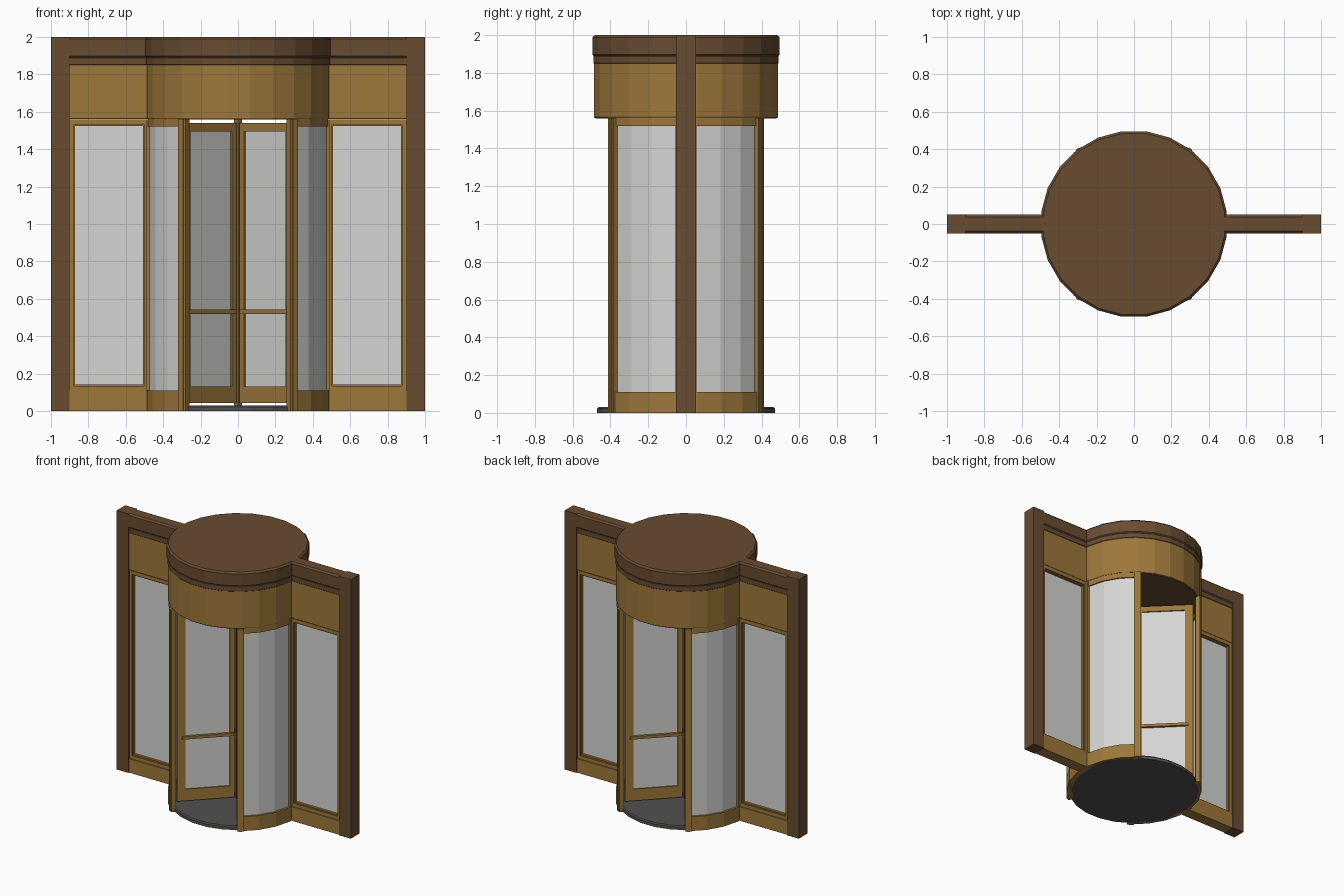
import bpy, bmesh
from math import radians, cos, sin
from mathutils import Matrix, Vector

if "Cube" in bpy.data.objects:
    bpy.data.objects.remove(bpy.data.objects["Cube"])


def material(name, rgb):
    m = bpy.data.materials.new(name)
    m.diffuse_color = (*rgb, 1)
    m.use_nodes = True
    m.node_tree.nodes["Principled BSDF"].inputs["Base Color"].default_value = m.diffuse_color
    return m


BRONZE = material("golden bronze", (0.34, 0.185, 0.043))
BROWN = material("dark brown", (0.14, 0.072, 0.031))
GLASS = material("pale glass", (0.66, 0.66, 0.65))
FLOOR = material("charcoal floor", (0.085, 0.082, 0.078))


def finish(bm, name, mat, turn=0, loc=(0, 0, 0)):
    bmesh.ops.recalc_face_normals(bm, faces=bm.faces)
    me = bpy.data.meshes.new(name)
    bm.to_mesh(me)
    bm.free()
    me.materials.append(mat)
    ob = bpy.data.objects.new(name, me)
    ob.matrix_world = Matrix.Translation(loc) @ Matrix.Rotation(radians(turn), 4, 'Z')
    bpy.context.collection.objects.link(ob)
    return ob


def box(name, mat, x, y, z, turn=0, loc=(0, 0, 0)):
    """Box between (min, max) pairs, optionally turned about z."""
    bm = bmesh.new()
    bmesh.ops.create_cube(bm, size=1)
    for v in bm.verts:
        v.co = Vector(p[0] + (c + 0.5) * (p[1] - p[0]) for c, p in zip(v.co, (x, y, z)))
    return finish(bm, name, mat, turn, loc)


def sweep(name, mat, rows, ring=False):
    """Skin matching closed sections; cap the ends unless it is a ring."""
    bm = bmesh.new()
    vs = [[bm.verts.new(p) for p in row] for row in rows]
    n = len(vs[0])
    for i in range(len(vs) - (0 if ring else 1)):
        a, b = vs[i], vs[(i + 1) % len(vs)]
        for j in range(n):
            k = (j + 1) % n
            bm.faces.new((a[j], a[k], b[k], b[j]))
    if not ring:
        bm.faces.new(vs[0])
        bm.faces.new(vs[-1])
    return finish(bm, name, mat)


def disc(name, mat, profile):
    """Solid 24-sided drum from (radius, z) levels."""
    angles = [radians(7.5 + 15 * i) for i in range(24)]
    return sweep(name, mat, [[(r * cos(a), r * sin(a), z) for a in angles] for r, z in profile])


def arc(name, mat, r0, r1, z0, z1, turn):
    """Faceted curved wall section spanning 105 degrees."""
    rows = []
    for i in range(8):
        a = radians(turn - 52.5 + 15 * i)
        rows.append([(r * cos(a), r * sin(a), z)
                     for r, z in ((r0, z0), (r1, z0), (r1, z1), (r0, z1))])
    return sweep(name, mat, rows)


def frame(name, mat, x, z, y, w, turn=0):
    """Rectangular frame; w = left, right, bottom, top widths."""
    l, r, b, t = w
    outer = [(x[0], z[0]), (x[1], z[0]), (x[1], z[1]), (x[0], z[1])]
    inner = [(x[0] + l, z[0] + b), (x[1] - r, z[0] + b), (x[1] - r, z[1] - t), (x[0] + l, z[1] - t)]
    rows = [[(o[0], -y, o[1]), (o[0], y, o[1]), (i[0], y, i[1]), (i[0], -y, i[1])]
            for o, i in zip(outer, inner)]
    ob = sweep(name, mat, rows, ring=True)
    ob.rotation_euler.z = radians(turn)
    return ob


# Shared cornice profiles: (inset from the outermost face, height)
FASCIA = [(0.012, 1.562), (0.008, 1.568), (0.008, 1.85)]
MOULDING = [(0.012, 1.845), (0.005, 1.852), (0.005, 1.888), (0.012, 1.895)]
CORNICE = [(0.01, 1.888), (0, 1.898), (0, 1.988), (0.012, 2.0)]
BANDS = (("fascia", BRONZE, FASCIA), ("moulding", BROWN, MOULDING), ("cornice", BROWN, CORNICE))

# Round canopy, ceiling and floor
for part, mat, prof in BANDS:
    disc("canopy_" + part, mat, [(0.5 - d, z) for d, z in prof])
disc("ceiling", BROWN, [(0.482, 1.558), (0.482, 1.575)])
disc("floor_disc", FLOOR, [(0.475, 0), (0.475, 0.022), (0.468, 0.03)])

for s, side in ((1, "right"), (-1, "left")):
    def span(a, b):
        return (a, b) if s > 0 else (-b, -a)

    # Flat side wall
    box(side + "_end_post", BROWN, span(0.9, 1.0), (-0.052, 0.052), (0, 2.0))
    for part, mat, prof in BANDS:
        section = [(0.05 - d, z) for d, z in prof] + [(d - 0.05, z) for d, z in reversed(prof)]
        sweep(f"{side}_wall_{part}", mat, [[(s * x, y, z) for y, z in section] for x in (0.47, 0.905)])
    box(side + "_wall_base", BRONZE, span(0.46, 0.9), (-0.045, 0.045), (0, 0.108))
    box(side + "_wall_jamb", BRONZE, span(0.455, 0.488), (-0.055, 0.055), (0.1, 1.56))
    frame(side + "_window_frame", BRONZE, span(0.48, 0.9), (0.105, 1.56), 0.038, (0.022, 0.022, 0.03, 0.028))
    frame(side + "_window_bead", BRONZE, span(0.495, 0.885), (0.13, 1.538), 0.028, (0.013,) * 4)
    box(side + "_window_glass", GLASS, span(0.5, 0.88), (-0.01, 0.01), (0.135, 1.53))

    # Curved drum wall
    turn = 0 if s > 0 else 180
    arc(side + "_drum_base", BRONZE, 0.455, 0.492, 0, 0.11, turn)
    arc(side + "_drum_glass", GLASS, 0.466, 0.476, 0.1, 1.53, turn)
    arc(side + "_drum_top_rail", BRONZE, 0.458, 0.486, 1.52, 1.562, turn)

    # Posts flanking each opening
    for f, end in ((-1, "front"), (1, "back")):
        a = radians(53)
        ang = s * f * 53 + (0 if s > 0 else 180)
        where = (s * 0.482 * cos(a), f * 0.482 * sin(a), 0)
        box(f"{side}_{end}_post", BRONZE, (-0.017, 0.017), (-0.025, 0.025), (0, 1.562), ang, where)
        box(f"{side}_{end}_post_strip", BRONZE, (-0.024, 0.022), (-0.01, 0.01), (0, 1.561), ang, where)

# Revolving shaft and four wings
box("centre_shaft", BRONZE, (-0.016, 0.016), (-0.016, 0.016), (0.02, 1.565), 45)
for i in range(4):
    t = 45 + 90 * i
    frame(f"wing_{i + 1}_frame", BRONZE, (0.026, 0.435), (0.042, 1.54), 0.014, (0.034, 0.06, 0.09, 0.045), t)
    box(f"wing_{i + 1}_glass", GLASS, (0.05, 0.385), (-0.005, 0.005), (0.12, 1.505), t)
    box(f"wing_{i + 1}_push_bar", BRONZE, (0.035, 0.4), (-0.024, 0.024), (0.52, 0.542), t)
